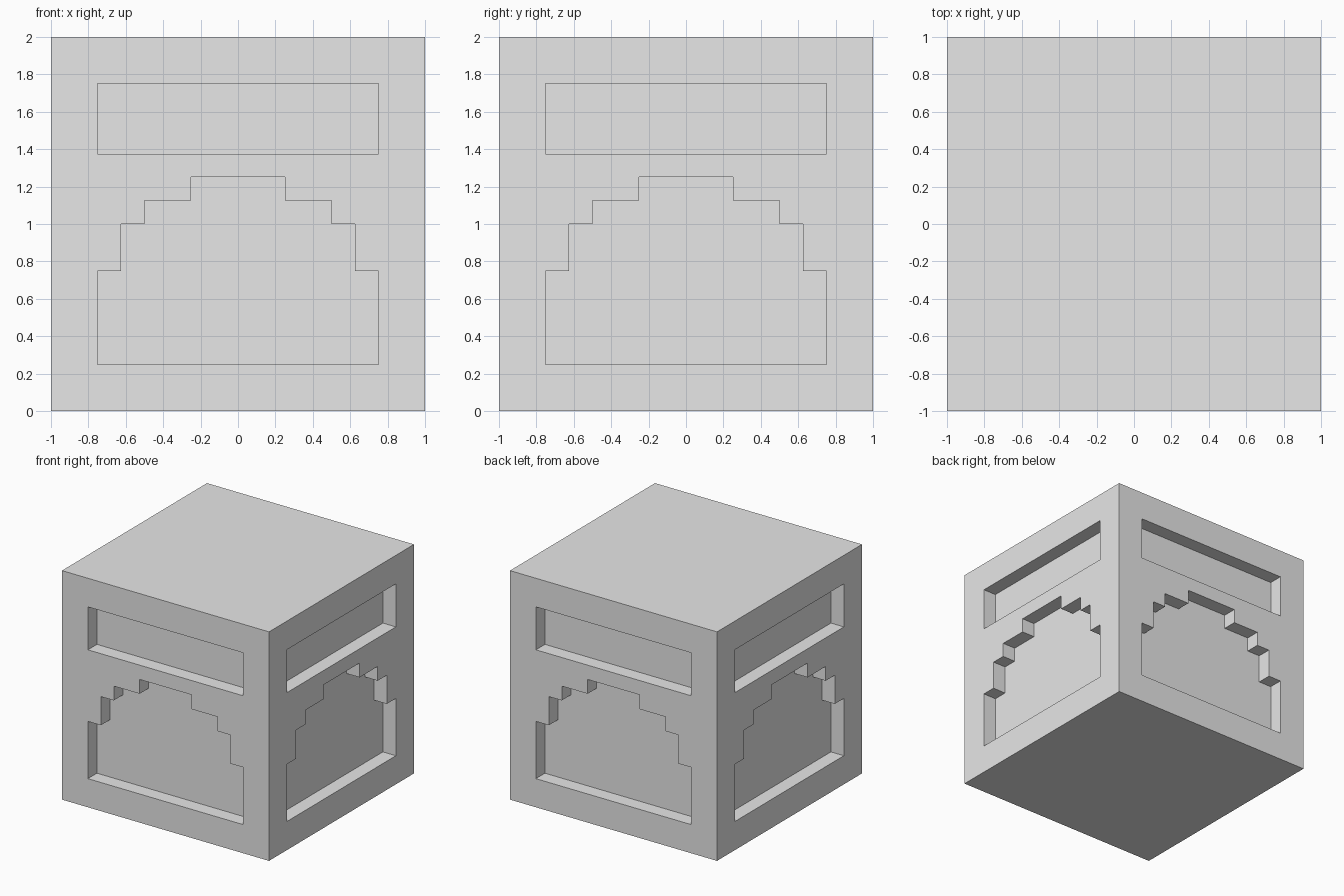
import bpy, bmesh
from math import pi
from mathutils import Matrix

old = bpy.data.objects.get("Cube")
if old:
    bpy.data.objects.remove(old, do_unlink=True)

DEPTH = 0.125

# Single plain grey
grey = bpy.data.materials.new("light_grey")
grey.use_nodes = True
grey.diffuse_color = (0.8, 0.8, 0.8, 1)
grey.node_tree.nodes["Principled BSDF"].inputs["Base Color"].default_value = (0.8, 0.8, 0.8, 1)


def add_object(name, bm):
    bmesh.ops.recalc_face_normals(bm, faces=bm.faces[:])
    mesh = bpy.data.meshes.new(name)
    bm.to_mesh(mesh)
    bm.free()
    mesh.materials.append(grey)
    obj = bpy.data.objects.new(name, mesh)
    bpy.context.collection.objects.link(obj)
    return obj


def add_prism(bm, half_profile, turn):
    """Mirror a half outline (x, z) and push it inward from one side."""
    outline = half_profile + [(-x, z) for x, z in reversed(half_profile)]
    face = bm.faces.new([bm.verts.new((x, -1.1, z)) for x, z in outline])
    ext = bmesh.ops.extrude_face_region(bm, geom=[face])["geom"]
    back = [v for v in ext if isinstance(v, bmesh.types.BMVert)]
    bmesh.ops.translate(bm, verts=back, vec=(0, 0.1 + DEPTH, 0))
    bmesh.ops.rotate(bm, verts=list(face.verts) + back, cent=(0, 0, 0),
                     matrix=Matrix.Rotation(turn, 3, 'Z'))


# Solid block
bm = bmesh.new()
bmesh.ops.create_cube(bm, size=2, matrix=Matrix.Translation((0, 0, 1)))
body = add_object("furnace_block", bm)

# Stepped arch mouth and upper slot, repeated on all four sides
mouth = [(0.75, 0.25), (0.75, 0.75), (0.625, 0.75), (0.625, 1.0),
         (0.5, 1.0), (0.5, 1.125), (0.25, 1.125), (0.25, 1.25)]
slot = [(0.75, 1.375), (0.75, 1.75)]
bm = bmesh.new()
for side in range(4):
    for profile in (mouth, slot):
        add_prism(bm, profile, side * pi / 2)
cutter = add_object("recess_cutter", bm)
cutter.hide_render = True

# Carve the recesses, then discard the cutter
carve = body.modifiers.new("recesses", 'BOOLEAN')
carve.operation = 'DIFFERENCE'
carve.solver = 'EXACT'
carve.object = cutter
bpy.context.view_layer.objects.active = body
bpy.ops.object.modifier_apply(modifier=carve.name)
bpy.data.objects.remove(cutter, do_unlink=True)
